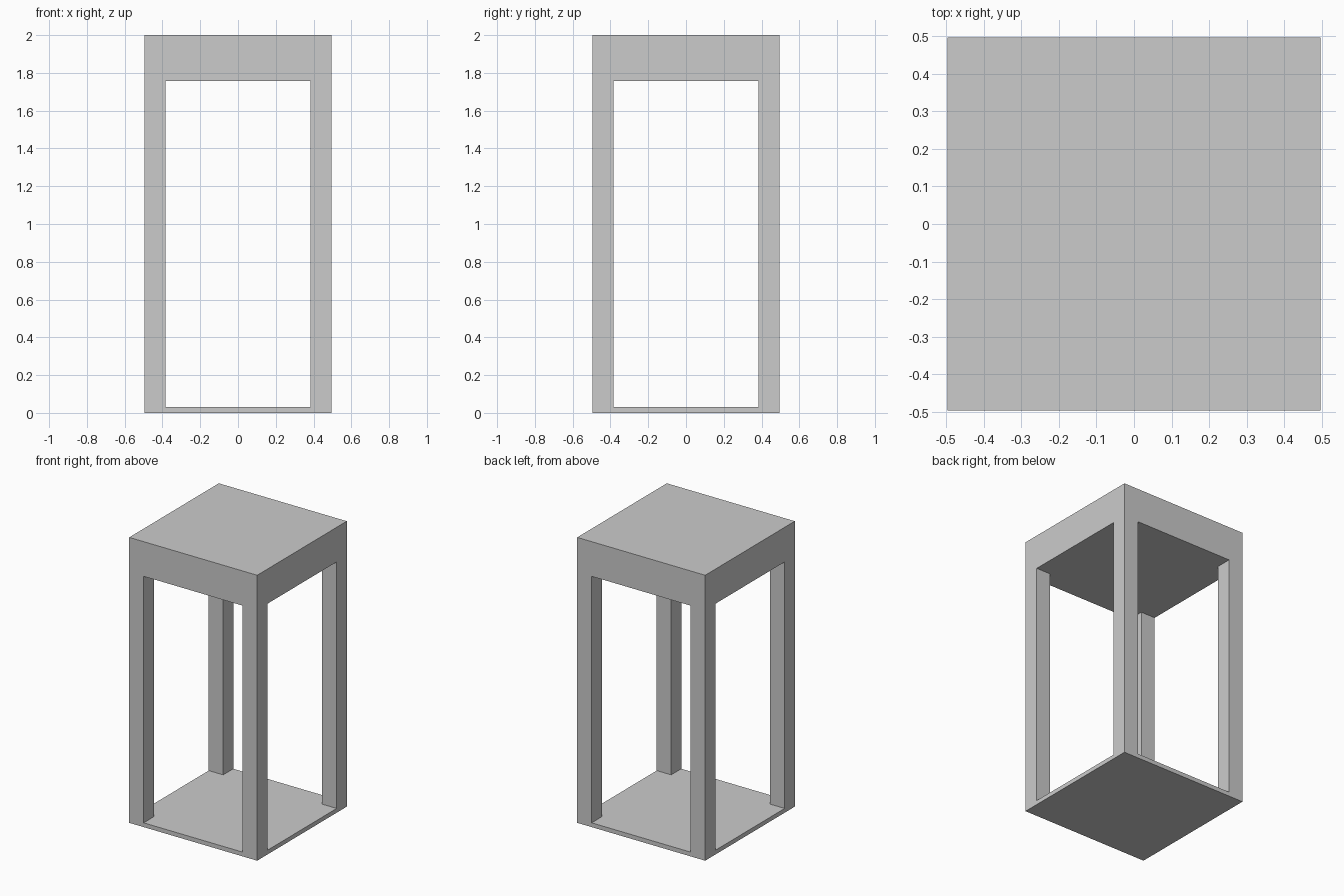
import bpy, bmesh
from mathutils import Vector, Matrix

if "Cube" in bpy.data.objects:
    bpy.data.objects.remove(bpy.data.objects["Cube"])

HALF = 0.496      # half width of the stand
INNER = 0.384     # inner side of the legs
BASE = 0.03       # base plate thickness
SOFFIT = 1.757    # underside of the top block
TOP = 2.0


def box(bm, z0, z1):
    m = Matrix.Translation((0, 0, (z0 + z1) / 2)) @ Matrix.Diagonal((2 * HALF, 2 * HALF, z1 - z0, 1))
    bmesh.ops.create_cube(bm, size=1, matrix=m)


def finish(bm, name):
    bmesh.ops.recalc_face_normals(bm, faces=bm.faces[:])
    mesh = bpy.data.meshes.new(name)
    bm.to_mesh(mesh)
    bm.free()
    obj = bpy.data.objects.new(name, mesh)
    bpy.context.collection.objects.link(obj)


# Thin square base plate
bm = bmesh.new()
box(bm, 0, BASE)
finish(bm, "base_plate")

# Top block with four legs extruded from its lower corners
bm = bmesh.new()
box(bm, SOFFIT, TOP)
for axis in (Vector((1, 0, 0)), Vector((0, 1, 0))):
    for side in (-INNER, INNER):
        bmesh.ops.bisect_plane(bm, geom=bm.verts[:] + bm.edges[:] + bm.faces[:],
                               plane_co=axis * side, plane_no=axis)
bm.normal_update()
corners = []
for f in bm.faces:
    c = f.calc_center_median()
    if c.z < SOFFIT + 0.001 and min(abs(c.x), abs(c.y)) > INNER:
        corners.append(f)
legs = bmesh.ops.extrude_face_region(bm, geom=corners)["geom"]
for v in legs:
    if isinstance(v, bmesh.types.BMVert):
        v.co.z = BASE
bmesh.ops.delete(bm, geom=[f for f in corners if f.is_valid], context='FACES_ONLY')
bmesh.ops.dissolve_limit(bm, angle_limit=0.01, verts=bm.verts[:], edges=bm.edges[:])
finish(bm, "top_block_and_legs")
